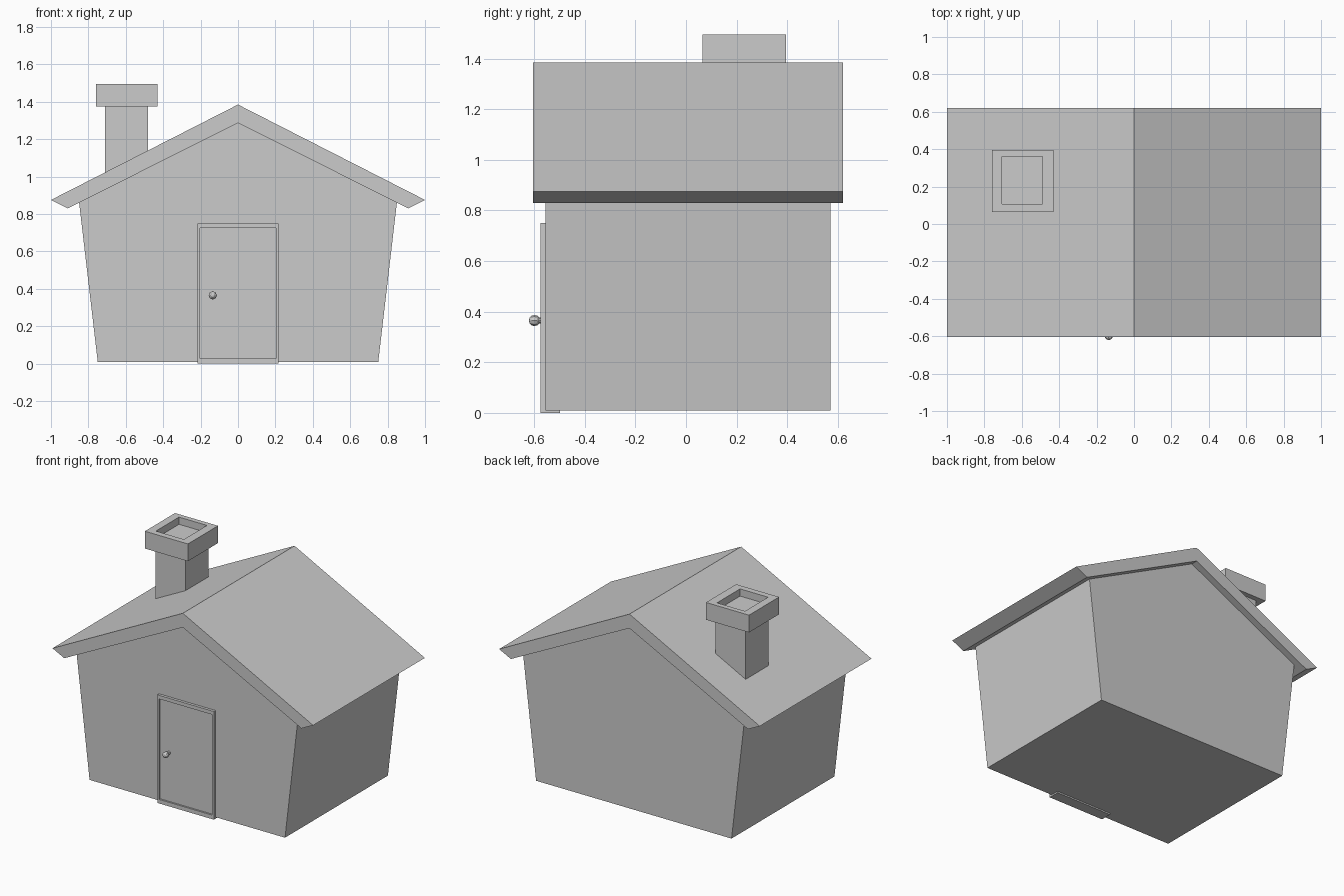
import bpy, bmesh, math
from mathutils import Matrix

if "Cube" in bpy.data.objects:
    bpy.data.objects.remove(bpy.data.objects["Cube"])


def finish(bm, name):
    bmesh.ops.recalc_face_normals(bm, faces=bm.faces[:])
    mesh = bpy.data.meshes.new(name)
    bm.to_mesh(mesh)
    bm.free()
    ob = bpy.data.objects.new(name, mesh)
    bpy.context.collection.objects.link(ob)
    return ob


def prism(name, profile, y0, y1):
    """Extrude an x/z outline along y."""
    bm = bmesh.new()
    face = bm.faces.new([bm.verts.new((x, y0, z)) for x, z in profile])
    ext = bmesh.ops.extrude_face_region(bm, geom=[face], use_keep_orig=True)
    for v in ext["geom"]:
        if isinstance(v, bmesh.types.BMVert):
            v.co.y = y1
    return finish(bm, name)


def recessed_box(name, lo, hi, axis, side, in_lo, in_hi, depth):
    """Box with a sunken panel in the face pointing along axis * side."""
    bm = bmesh.new()
    bmesh.ops.create_cube(bm, size=1)
    for v in bm.verts:
        v.co = [hi[i] if v.co[i] > 0 else lo[i] for i in range(3)]
    bm.normal_update()
    face = next(f for f in bm.faces if f.normal[axis] * side > 0.9)
    # first inset makes the rim, second makes the recess walls
    for push in (0, depth):
        bmesh.ops.inset_individual(bm, faces=[face], thickness=0.005)
        mid = face.calc_center_median()
        for v in face.verts:
            for i in range(3):
                if i != axis:
                    v.co[i] = in_hi[i] if v.co[i] > mid[i] else in_lo[i]
            v.co[axis] -= side * push
    return finish(bm, name)


# Walls: tapered gabled body
prism("house_walls",
      [(-0.75, 0.01), (0.75, 0.01), (0.85, 0.865), (0, 1.29), (-0.85, 0.865)],
      -0.556, 0.572)

# Roof: thick chevron with overhangs
prism("roof",
      [(-1, 0.875), (-0.91, 0.83), (0, 1.287), (0.91, 0.83), (1, 0.875), (0, 1.385)],
      -0.605, 0.62)

# Chimney shaft, bottom following the roof slope
prism("chimney_shaft",
      [(-0.71, 0.99), (-0.48, 1.11), (-0.48, 1.38), (-0.71, 1.38)], 0.11, 0.36)

# Chimney cap with flue opening
recessed_box("chimney_cap", (-0.76, 0.065, 1.375), (-0.43, 0.395, 1.495),
             2, 1, (-0.705, 0.107, 0), (-0.49, 0.36, 0), 0.05)

# Door with thin raised frame
recessed_box("door", (-0.217, -0.575, 0), (0.217, -0.497, 0.75),
             1, -1, (-0.203, 0, 0.028), (0.203, 0, 0.725), 0.012)

# Door knob and its stem
turn = Matrix.Rotation(math.pi / 2, 4, 'X')
bm = bmesh.new()
bmesh.ops.create_uvsphere(bm, u_segments=8, v_segments=6, radius=0.022,
                          matrix=Matrix.Translation((-0.135, -0.599, 0.365)) @ turn)
bmesh.ops.create_cone(bm, cap_ends=True, segments=8, radius1=0.012, radius2=0.012,
                      depth=0.03,
                      matrix=Matrix.Translation((-0.135, -0.574, 0.365)) @ turn)
finish(bm, "door_knob")
